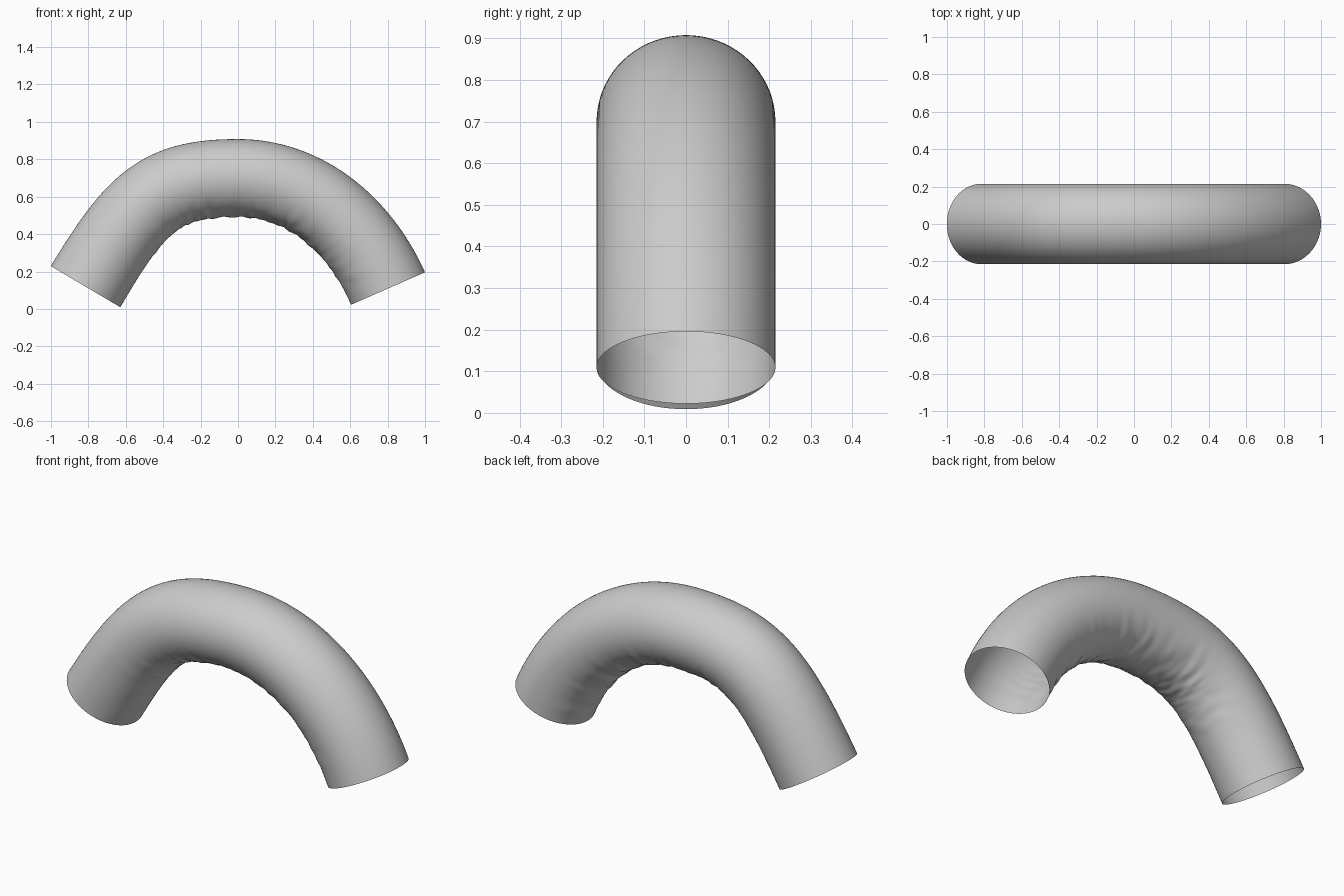
import bpy, bmesh, math
from mathutils import Vector, noise

if "Cube" in bpy.data.objects:
    bpy.data.objects.remove(bpy.data.objects["Cube"])

# Centreline: two Bezier spans in the XZ plane, meeting at the crown
SPANS = [
    [(-0.815, 0.119), (-0.545, 0.575), (-0.41, 0.700), (0.0, 0.700)],
    [(0.0, 0.700), (0.34, 0.700), (0.644, 0.469), (0.802, 0.109)],
]
STEPS, SIDES = 110, 72


def centre(t):
    """Point and unit tangent on the centreline for t in 0..1."""
    i = min(int(t * 2), 1)
    u = t * 2 - i
    p = [Vector((x, 0, z)) for x, z in SPANS[i]]
    v = 1 - u
    pos = p[0] * v**3 + p[1] * 3 * v * v * u + p[2] * 3 * v * u * u + p[3] * u**3
    tan = (p[1] - p[0]) * v * v + (p[2] - p[1]) * 2 * v * u + (p[3] - p[2]) * u * u
    return pos, tan.normalized()


def wrinkle(t, a):
    """Small cross folds on the inside of the bend."""
    inner = max(0.0, -math.cos(a)) ** 1.5
    along = math.sin(math.pi * t) ** 0.6 * (0.6 + 0.6 * t)
    if t < 0.12 or t > 0.97:
        along *= 0.3
    n = noise.noise(Vector((t * 38, math.sin(a) * 2.2, 3.0)))
    return 0.011 * inner * along * n


# Tube wall, open at both ends
bm = bmesh.new()
rings = []
for i in range(STEPS + 1):
    t = i / STEPS
    pos, tan = centre(t)
    out = Vector((-tan.z, 0, tan.x))
    depth = 0.216 - 0.008 * math.sin(math.pi * t)
    ring = []
    for k in range(SIDES):
        a = 2 * math.pi * k / SIDES
        w = wrinkle(t, a)
        ring.append(bm.verts.new(pos + out * math.cos(a) * (depth + w)
                                 + Vector((0, math.sin(a) * (0.215 + w), 0))))
    rings.append(ring)
for r, s in zip(rings, rings[1:]):
    for k in range(SIDES):
        m = (k + 1) % SIDES
        bm.faces.new((r[k], r[m], s[m], s[k]))
bmesh.ops.recalc_face_normals(bm, faces=bm.faces)
for f in bm.faces:
    f.smooth = True

mesh = bpy.data.meshes.new("bent_tube")
bm.to_mesh(mesh)
bm.free()
tube = bpy.data.objects.new("bent_tube", mesh)
bpy.context.collection.objects.link(tube)
